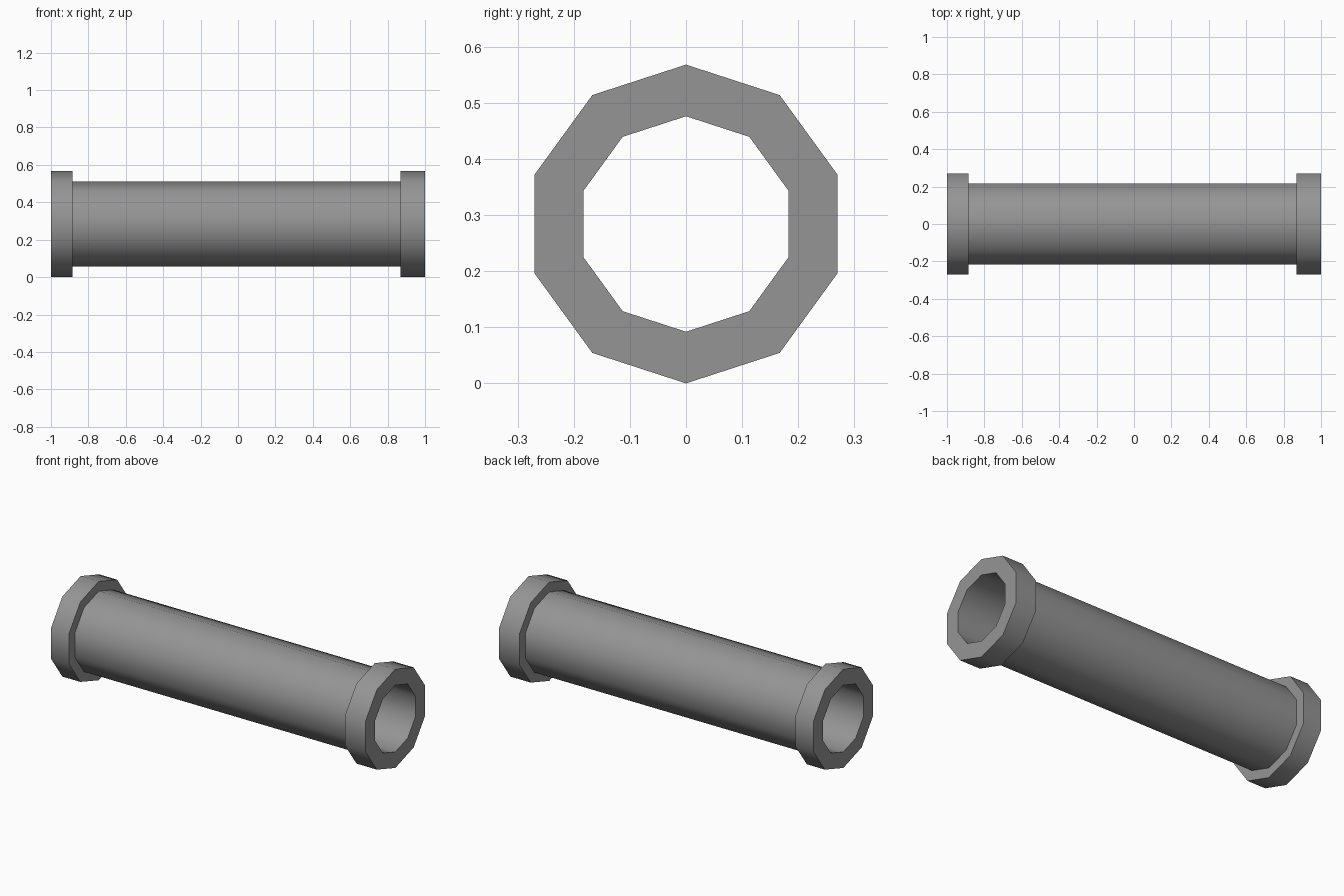
import bpy, bmesh, math

cube = bpy.data.objects.get("Cube")
if cube:
    bpy.data.objects.remove(cube, do_unlink=True)

SIDES = 10
COLLAR_R, TUBE_R, BORE_R = 0.284, 0.228, 0.192
LEFT_X, RIGHT_X = 0.87, -0.885   # inner faces of the collars

grey = bpy.data.materials.new("pipe grey")
grey.use_nodes = True
colour = (0.30, 0.30, 0.30, 1)
grey.diffuse_color = colour
grey.node_tree.nodes["Principled BSDF"].inputs["Base Color"].default_value = colour


def lathe(name, *profiles):
    """Revolve open (x, radius) profiles about the pipe's long axis."""
    bm = bmesh.new()
    for profile in profiles:
        rings = []
        for x, r in profile:
            angles = [math.tau * i / SIDES for i in range(SIDES)]
            rings.append([bm.verts.new((x, r * math.sin(a), r * math.cos(a)))
                          for a in angles])
        for a, b in zip(rings, rings[1:]):
            for i in range(SIDES):
                j = (i + 1) % SIDES
                bm.faces.new((a[i], a[j], b[j], b[i]))
    mesh = bpy.data.meshes.new(name)
    bm.to_mesh(mesh)
    bm.free()
    mesh.materials.append(grey)
    obj = bpy.data.objects.new(name, mesh)
    obj.location.z = COLLAR_R
    bpy.context.collection.objects.link(obj)
    bpy.ops.object.select_all(action='DESELECT')
    obj.select_set(True)
    bpy.context.view_layer.objects.active = obj
    bpy.ops.object.shade_smooth_by_angle(angle=math.radians(40))
    return obj


def collar(name, inner, end):
    # Shoulder, rim, end face and bore, ordered so that faces point outward
    path = [(inner, TUBE_R), (inner, COLLAR_R), (end, COLLAR_R),
            (end, BORE_R), (inner, BORE_R)]
    lathe(name, path if end < inner else path[::-1])


# Hollow tube: outer wall and bore
lathe("tube", [(LEFT_X, TUBE_R), (RIGHT_X, TUBE_R)],
      [(RIGHT_X, BORE_R), (LEFT_X, BORE_R)])

# Raised collars at both ends
collar("left_collar", LEFT_X, 1)
collar("right_collar", RIGHT_X, -1)
